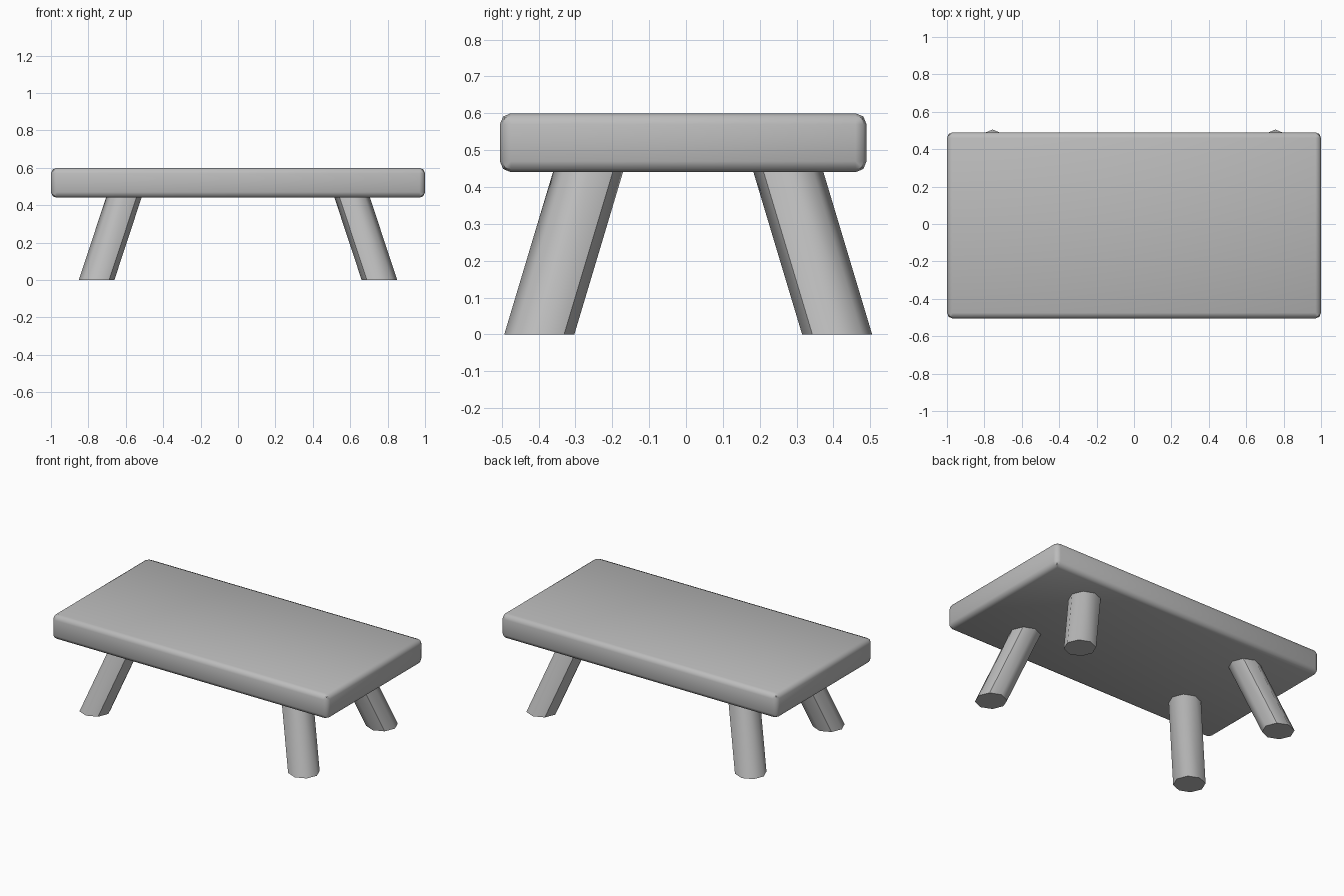
import bpy, bmesh, math

if "Cube" in bpy.data.objects:
    bpy.data.objects.remove(bpy.data.objects["Cube"])

grey = bpy.data.materials.new("plain grey")
grey.diffuse_color = (0.5, 0.5, 0.5, 1)
grey.use_nodes = True
grey.node_tree.nodes["Principled BSDF"].inputs["Base Color"].default_value = grey.diffuse_color


def finish(name, bm, angle):
    bmesh.ops.recalc_face_normals(bm, faces=bm.faces)
    mesh = bpy.data.meshes.new(name)
    bm.to_mesh(mesh)
    bm.free()
    mesh.materials.append(grey)
    ob = bpy.data.objects.new(name, mesh)
    bpy.context.collection.objects.link(ob)
    bpy.ops.object.select_all(action='DESELECT')
    ob.select_set(True)
    bpy.context.view_layer.objects.active = ob
    bpy.ops.object.shade_smooth_by_angle(angle=math.radians(angle))


# Table top: slab with rounded edges
bm = bmesh.new()
bmesh.ops.create_cube(bm, size=1)
for v in bm.verts:
    v.co = (v.co.x * 2, v.co.y * 0.995 - 0.0075, v.co.z * 0.16 + 0.52)
bmesh.ops.bevel(bm, geom=bm.edges[:], offset=0.03, segments=2, profile=0.5, affect='EDGES')
finish("table_top", bm, 46)

# Splayed legs: octagonal prisms leaning inward, with level ends
FOOT_X, FOOT_Y, HEIGHT = 0.756, 0.404, 0.46
LEAN_X, LEAN_Y = 0.33, 0.30
for sx, x_name in ((-1, "left"), (1, "right")):
    for sy, y_name in ((-1, "front"), (1, "back")):
        bm = bmesh.new()
        bmesh.ops.create_cone(bm, cap_ends=True, segments=8, radius1=0.095,
                              radius2=0.095, depth=HEIGHT)
        for v in bm.verts:
            z = v.co.z + HEIGHT / 2
            v.co = (v.co.x + sx * (FOOT_X - LEAN_X * z),
                    v.co.y + sy * (FOOT_Y - LEAN_Y * z) + 0.006, z)
        finish(f"{y_name}_{x_name}_leg", bm, 47)
